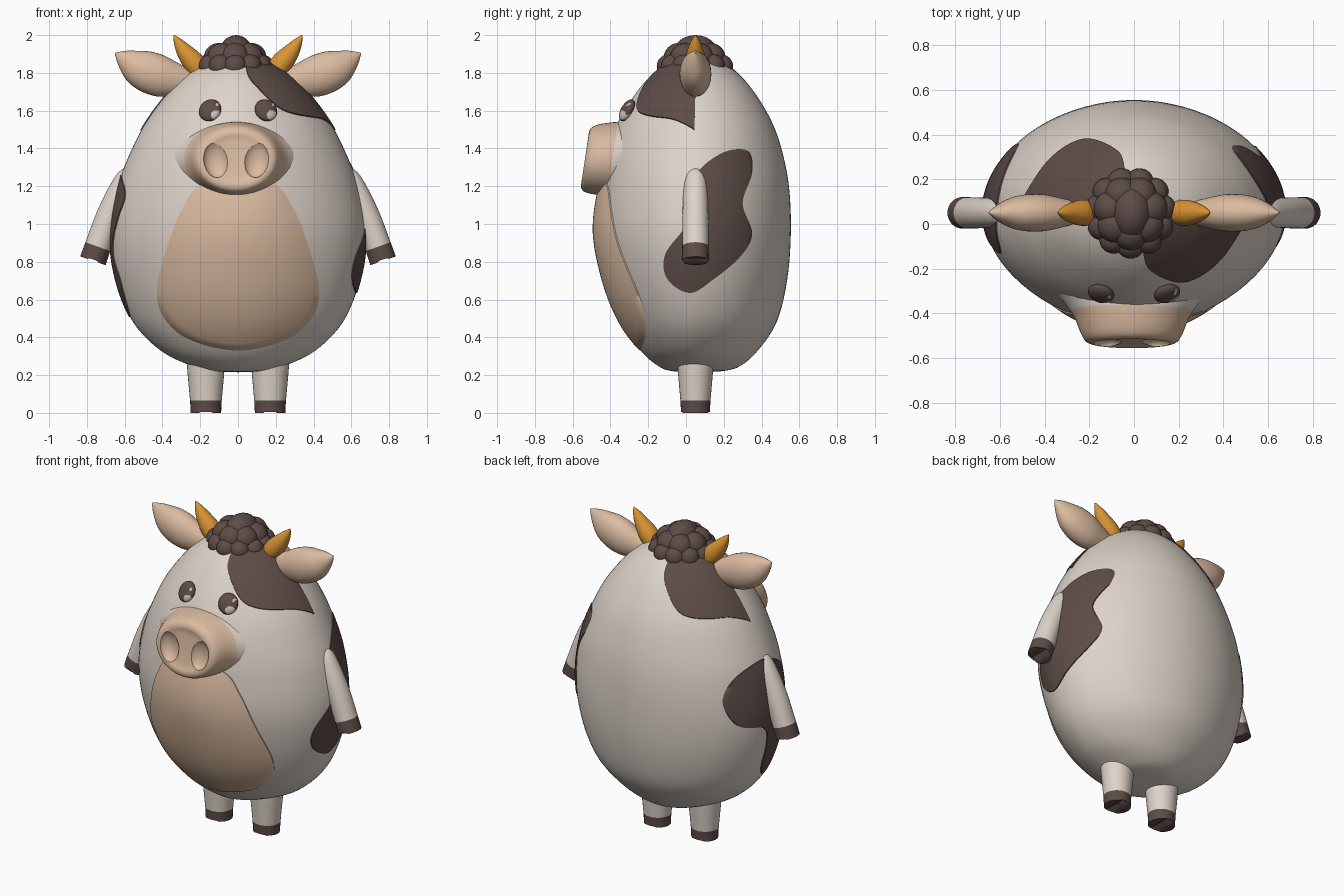
import bpy, bmesh, math
from mathutils import Vector, Matrix

if "Cube" in bpy.data.objects:
    bpy.data.objects.remove(bpy.data.objects["Cube"])

MID_Y = 0.05


def material(name, rgb):
    m = bpy.data.materials.new(name)
    m.use_nodes = True
    m.diffuse_color = (*rgb, 1)
    bsdf = next(n for n in m.node_tree.nodes if n.type == 'BSDF_PRINCIPLED')
    bsdf.inputs["Base Color"].default_value = (*rgb, 1)
    bsdf.inputs["Roughness"].default_value = 0.8
    return m


CREAM = material("cream hide", (0.73, 0.655, 0.59))
DARK = material("dark brown", (0.11, 0.072, 0.064))
TAN = material("tan skin", (0.71, 0.50, 0.355))
GOLD = material("horn gold", (0.70, 0.30, 0.035))
GLINT = material("eye glint", (0.62, 0.59, 0.55))


def finish(name, bm, mats, angle=45):
    bmesh.ops.recalc_face_normals(bm, faces=bm.faces)
    mesh = bpy.data.meshes.new(name)
    bm.to_mesh(mesh)
    bm.free()
    for m in mats:
        mesh.materials.append(m)
    ob = bpy.data.objects.new(name, mesh)
    bpy.context.collection.objects.link(ob)
    bpy.ops.object.select_all(action='DESELECT')
    ob.select_set(True)
    bpy.context.view_layer.objects.active = ob
    bpy.ops.object.shade_smooth_by_angle(angle=math.radians(angle))
    return ob


def curve(points, steps, closed=False):
    """Smooth curve through points of any dimension."""
    pts = [Vector(p) for p in points]
    n = len(pts)
    at = (lambda i: pts[i % n]) if closed else (lambda i: pts[min(max(i, 0), n - 1)])
    out = []
    for i in range(n if closed else n - 1):
        a, b, c, d = (at(i + k) for k in (-1, 0, 1, 2))
        for s in range(steps):
            t = s / steps
            out.append(0.5 * (2 * b + (c - a) * t + (2 * a - 5 * b + 4 * c - d) * t * t
                              + (3 * b - a - 3 * c + d) * t ** 3))
    return out if closed else out + [pts[-1]]


def loft(name, rings, mats, second_from=None, angle=45):
    """Skin a list of equal rings, closing both ends; later rings may take the second colour."""
    bm = bmesh.new()
    rows = [[bm.verts.new(p) for p in r] for r in rings]
    n = len(rows[0])
    for i in range(len(rows) - 1):
        for j in range(n):
            k = (j + 1) % n
            f = bm.faces.new((rows[i][j], rows[i][k], rows[i + 1][k], rows[i + 1][j]))
            f.material_index = int(second_from is not None and i >= second_from)
    bm.faces.new(rows[0])
    bm.faces.new(rows[-1]).material_index = int(second_from is not None)
    return finish(name, bm, mats, angle)


def turn(n):
    return [(math.cos(2 * math.pi * i / n), math.sin(2 * math.pi * i / n)) for i in range(n)]


# Body: height, half width, depth forward, depth backward
PROFILE = curve([
    (0.215, 0, 0, 0), (0.222, 0.15, 0.13, 0.15), (0.25, 0.25, 0.20, 0.24),
    (0.33, 0.41, 0.29, 0.33), (0.48, 0.555, 0.38, 0.43), (0.7, 0.645, 0.46, 0.485),
    (0.95, 0.677, 0.51, 0.505), (1.2, 0.637, 0.50, 0.495), (1.4, 0.56, 0.465, 0.455),
    (1.55, 0.48, 0.405, 0.40), (1.7, 0.365, 0.31, 0.31), (1.8, 0.255, 0.22, 0.22),
    (1.87, 0.13, 0.12, 0.12), (1.9, 0, 0, 0)], 5)
FRONT_POWER, BACK_POWER = 1.85, 1.95


def body_ring(row):
    z, w, f, b = row
    w, f, b = max(w, 0.002), max(f, 0.002), max(b, 0.002)
    pts = []
    for c, s in turn(72):
        e = 2 / (FRONT_POWER if s < 0 else BACK_POWER)
        d = -f if s < 0 else b
        pts.append((math.copysign(w * abs(c) ** e, c), MID_Y + d * abs(s) ** e, z))
    return pts


loft("body", [body_ring(r) for r in PROFILE], [CREAM], angle=80)


def section(z):
    for a, b in zip(PROFILE, PROFILE[1:]):
        if a[0] <= z <= b[0]:
            return a.lerp(b, (z - a[0]) / (b[0] - a[0]))
    return PROFILE[-1]


def rest(value, power):
    return max(0, 1 - abs(value) ** power) ** (1 / power)


def on_front(x, z, off):
    _, w, f, _ = section(z)
    return Vector((x, MID_Y - f * rest(x / w, FRONT_POWER) - off, z))


def on_side(side):
    def project(y, z, off):
        _, w, f, b = section(z)
        d, p = (f, FRONT_POWER) if y < MID_Y else (b, BACK_POWER)
        return Vector((side * (w * rest((y - MID_Y) / d, p) + off), y, z))
    return project


def on_top(x, y, off):
    lo, hi = 1.0, 1.895
    for _ in range(30):
        z = (lo + hi) / 2
        _, w, f, b = section(z)
        d, p = (f, FRONT_POWER) if y < MID_Y else (b, BACK_POWER)
        inside = (abs(x) / w) ** p + (abs(y - MID_Y) / d) ** p < 1
        lo, hi = (z, hi) if inside else (lo, z)
    p = Vector((x, y, lo))
    return p + (p - Vector((0, MID_Y, 1.1))).normalized() * off


def plate(name, outline, centre, project, mat, bulge=0.0):
    """Thin patch that follows the body, with its rim sunk below the hide."""
    edge, c = curve(outline, 8, True), Vector(centre)
    rings = [[project(*p, -0.012) for p in edge]]
    for k in range(13):
        t = max(1 - k / 12, 0.01)
        rings.append([project(*(c + (p - c) * t), 0.006 + bulge * (1 - t ** 3)) for p in edge])
    loft(name, rings, [mat], angle=50)


# Belly and hide spots
half = [(0.17, 1.22), (0.295, 1.08), (0.38, 0.86), (0.43, 0.65), (0.39, 0.50), (0.25, 0.385)]
plate("belly", half + [(0, 0.33)] + [(-x, z) for x, z in reversed(half)],
      (0, 0.75), on_front, TAN, 0.03)
plate("left_side_spot", [
    (0.06, 1.27), (0.2, 1.38), (0.33, 1.385), (0.35, 1.27), (0.30, 1.11), (0.35, 0.95),
    (0.29, 0.83), (0.15, 0.71), (0.02, 0.635), (-0.10, 0.71), (-0.11, 0.84), (0, 0.99),
    (0.06, 1.13)], (0.17, 0.98), on_side(1), DARK)
plate("right_side_spot", [
    (0.36, 1.08), (0.28, 1.22), (0.1, 1.28), (-0.05, 1.23), (-0.13, 1.15), (-0.10, 1.03),
    (-0.03, 0.85), (-0.06, 0.7), (-0.02, 0.55), (0.04, 0.51), (0.1, 0.6), (0.13, 0.85),
    (0.3, 0.92)], (0.07, 1.0), on_side(-1), DARK)
brow = [(0.05, -0.05), (0.05, -0.17), (0.1, -0.225), (0.2, -0.26), (0.29, -0.235),
        (0.38, -0.165), (0.45, -0.07), (0.505, 0.03), (0.49, 0.045), (0.3, 0.05), (0.15, 0.045)]
plate("front_head_spot", brow, (0.25, -0.07), on_top, DARK)
plate("back_head_spot", [(-x, 2 * MID_Y + 0.02 - y) for x, y in brow],
      (-0.25, 2 * MID_Y + 0.09), on_top, DARK)


def limb(name, path, side, mats, depth=1.0, hoof=False):
    """Tube along (x, z, radius); a hoof darkens the last stretch and notches its end."""
    steps = 6
    pts = curve(path, steps)
    rings = []
    for i, (x, z, r) in enumerate(pts):
        a, b = pts[max(i - 1, 0)], pts[min(i + 1, len(pts) - 1)]
        axis = Vector((b[0] - a[0], 0, b[1] - a[1])).normalized()
        u = Vector((axis.z, 0, -axis.x))
        scales = (1, 0.75, 0.5, 0.25, 0.05) if hoof and i == len(pts) - 1 else (1,)
        for k in scales:
            ring = []
            for c, s in turn(32):
                lift = max(0, 1 - abs(c * k) / 0.45) * 0.026 if len(scales) > 1 else 0
                p = Vector((x, MID_Y, z)) + u * c * r * k - axis * lift
                p.y += s * r * k * depth
                p.x *= side
                ring.append(p)
            rings.append(ring)
    loft(name, rings, mats, (len(path) - 2) * steps if hoof else None)


# Paired limbs, ears and horns
for label, side in (("left", 1), ("right", -1)):
    limb(label + "_leg", [(0.17, 0.34, 0.10), (0.17, 0.25, 0.10), (0.17, 0.065, 0.084),
                          (0.17, 0, 0.081)], side, [CREAM, DARK], 0.95, True)
    limb(label + "_arm", [(0.565, 1.295, 0.004), (0.572, 1.28, 0.035), (0.6, 1.22, 0.06),
                          (0.675, 1.06, 0.068), (0.742, 0.88, 0.07), (0.768, 0.805, 0.071)],
         side, [CREAM, DARK], 1.0, True)
    limb(label + "_ear", [(0.22, 1.735, 0.05), (0.32, 1.76, 0.085), (0.42, 1.785, 0.11),
                          (0.52, 1.825, 0.1), (0.6, 1.873, 0.053), (0.65, 1.905, 0.004)],
         side, [TAN], 0.76)
    limb(label + "_horn", [(0.19, 1.80, 0.055), (0.235, 1.855, 0.058), (0.28, 1.91, 0.045),
                           (0.315, 1.96, 0.026), (0.34, 2.0, 0.003)], side, [GOLD])

# Snout with cream cheeks flaring into the body and two hollow nostrils
SNOUT_X, SNOUT_Z = -0.01, 1.345
snout = loft("snout", [
    [(SNOUT_X + rx * c, y + 0.15 * rz * s, SNOUT_Z + rz * s) for c, s in turn(48)]
    for y, rx, rz in curve([
        (-0.25, 0.40, 0.19), (-0.33, 0.32, 0.193), (-0.39, 0.275, 0.195),
        (-0.43, 0.252, 0.192), (-0.49, 0.228, 0.182),
        (-0.525, 0.205, 0.165), (-0.535, 0.17, 0.135), (-0.527, 0.13, 0.10),
        (-0.524, 0.01, 0.01)], 3)], [CREAM, TAN], 6)


def balls(name, matrices, mats, u=24, v=16):
    bm = bmesh.new()
    for m in matrices:
        bmesh.ops.create_uvsphere(bm, u_segments=u, v_segments=v, radius=1, matrix=m)
    return finish(name, bm, mats, 60)


def place(loc, size, rot=Matrix()):
    return Matrix.Translation(loc) @ rot @ Matrix.Diagonal((*size, 1))


cutter = balls("nostril_cutter", [
    place((SNOUT_X + s * 0.107, -0.548, SNOUT_Z), (0.068, 0.05, 0.1),
          Matrix.Rotation(s * 0.12, 4, 'Y')) for s in (-1, 1)], [CREAM, TAN])
for face in cutter.data.polygons:
    face.material_index = 1
cutter.hide_render = True
cut = snout.modifiers.new("nostrils", 'BOOLEAN')
cut.operation, cut.solver, cut.object = 'DIFFERENCE', 'EXACT', cutter
bpy.ops.object.select_all(action='DESELECT')
snout.select_set(True)
bpy.context.view_layer.objects.active = snout
bpy.ops.object.modifier_apply(modifier=cut.name)
bpy.data.objects.remove(cutter)
bpy.ops.object.shade_smooth_by_angle(angle=math.radians(40))

# Eyes, each with a large and a small glint toward the same side
for label, s in (("left", 1), ("right", -1)):
    spot = on_front(s * 0.148, 1.602, 0.014)
    tilt = Vector((s * 0.25, -0.85, 0.5)).to_track_quat('Z', 'Y').to_matrix().to_4x4()
    eye = balls(label + "_eye", [place(spot, (0.06, 0.064, 0.03), tilt)], [DARK, GLINT], 64, 40)
    for f in eye.data.polygons:
        dx, dz = f.center.x - spot.x, f.center.z - spot.z
        big = math.hypot(dx - 0.03, dz + 0.025) < 0.025
        small = math.hypot(dx - 0.038, dz - 0.03) < 0.007
        f.material_index = int((big or small) and f.center.y < spot.y + 0.02)

# Curly tuft of hair, draped as a low dome
curls = [place((-0.01, MID_Y, 1.9), (0.09, 0.12, 0.1))]
for count, reach, z, r in ((7, 0.09, 1.88, 0.078), (11, 0.142, 1.835, 0.063)):
    for c, s in turn(count):
        curls.append(place((-0.015 + reach * s, MID_Y - reach * c, z), (r, r, r)))
balls("hair_tuft", curls, [DARK])
